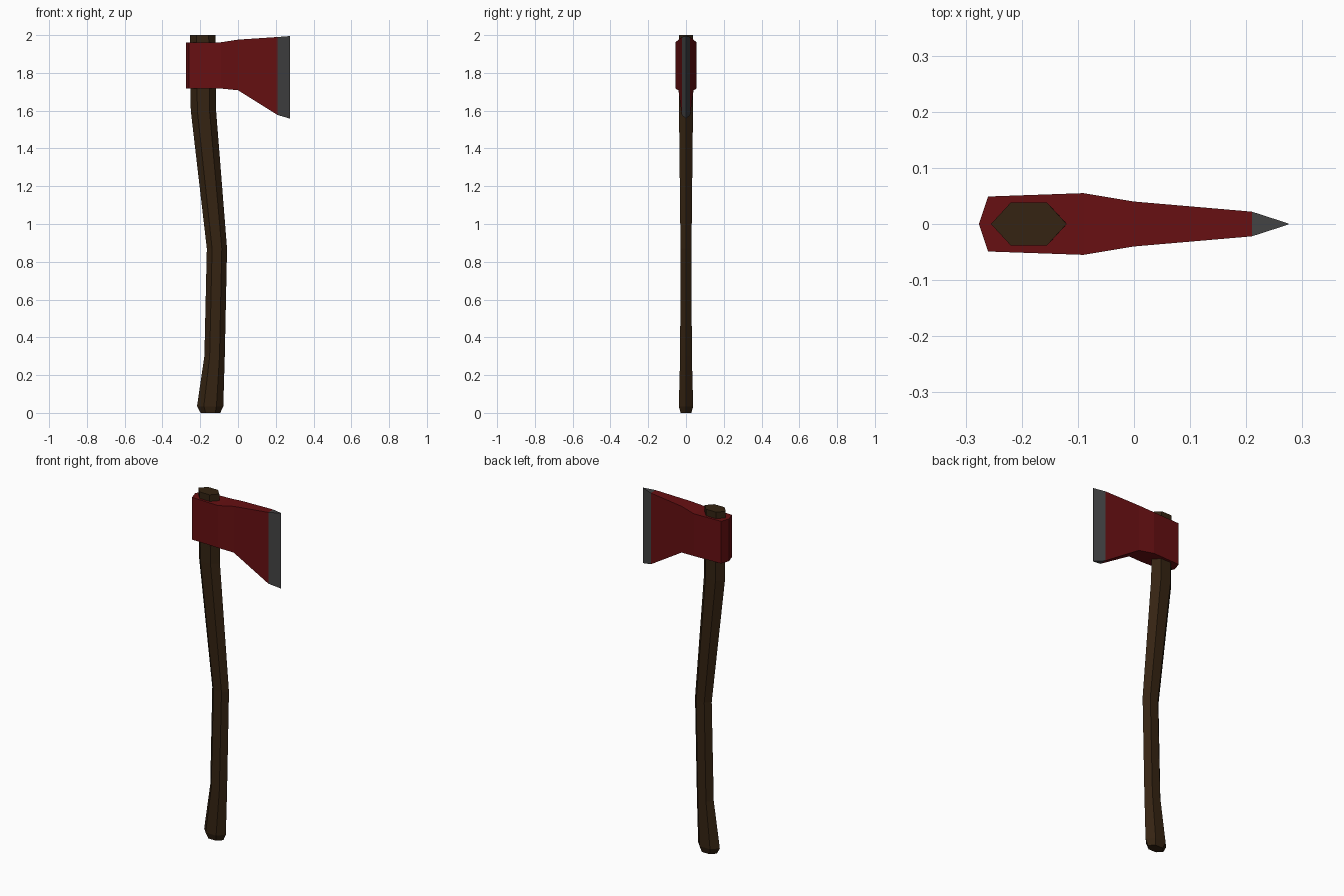
import bpy, bmesh

if "Cube" in bpy.data.objects:
    bpy.data.objects.remove(bpy.data.objects["Cube"])


def material(name, rgb):
    m = bpy.data.materials.new(name)
    m.diffuse_color = (*rgb, 1)
    m.use_nodes = True
    m.node_tree.nodes["Principled BSDF"].inputs["Base Color"].default_value = m.diffuse_color
    return m


wood = material("dark wood", (0.035, 0.017, 0.006))
red = material("red paint", (0.135, 0.005, 0.006))
steel = material("bare steel", (0.055, 0.055, 0.056))


def loft(name, rings, mats):
    """Skin equal-length rings of points and cap both ends."""
    bm = bmesh.new()
    loops = [[bm.verts.new(p) for p in r] for r in rings]
    n = len(loops[0])
    for a, b in zip(loops, loops[1:]):
        for i in range(n):
            j = (i + 1) % n
            bm.faces.new((a[i], a[j], b[j], b[i]))
    bm.faces.new(loops[0])
    bm.faces.new(loops[-1])
    bmesh.ops.remove_doubles(bm, verts=bm.verts, dist=0.0005)
    bmesh.ops.recalc_face_normals(bm, faces=bm.faces)
    me = bpy.data.meshes.new(name)
    bm.to_mesh(me)
    bm.free()
    for m in mats:
        me.materials.append(m)
    ob = bpy.data.objects.new(name, me)
    bpy.context.collection.objects.link(ob)
    return ob


# Curved handle: six-sided section stretched between back and front x
def hexagon(z, x0, x1, h):
    a, b = x0 + 0.26 * (x1 - x0), x0 + 0.74 * (x1 - x0)
    return [(x0, 0, z), (a, -h, z), (b, -h, z), (x1, 0, z), (b, h, z), (a, h, z)]


loft("handle", [hexagon(*s) for s in (
    (0.0, -0.198, -0.094, 0.028),
    (0.035, -0.217, -0.078, 0.038),
    (0.30, -0.178, -0.07, 0.031),
    (0.87, -0.165, -0.058, 0.029),
    (1.60, -0.25, -0.116, 0.037),
    (2.0, -0.255, -0.12, 0.038))], [wood])

# Head: rectangular stations (x, half thickness, bottom, top) from poll to edge
stations = ((-0.276, 0.001, 1.717, 1.962), (-0.26, 0.049, 1.717, 1.962),
            (-0.09, 0.055, 1.717, 1.962), (0.0, 0.04, 1.708, 1.976),
            (0.21, 0.022, 1.577, 1.99), (0.275, 0.001, 1.558, 1.995))
head = loft("axe_head", [[(x, -h, b), (x, h, b), (x, h, t), (x, -h, t)]
                         for x, h, b, t in stations], [red, steel])

# Sharpened edge is bare metal
for f in head.data.polygons:
    f.material_index = int(f.center.x > 0.215)
